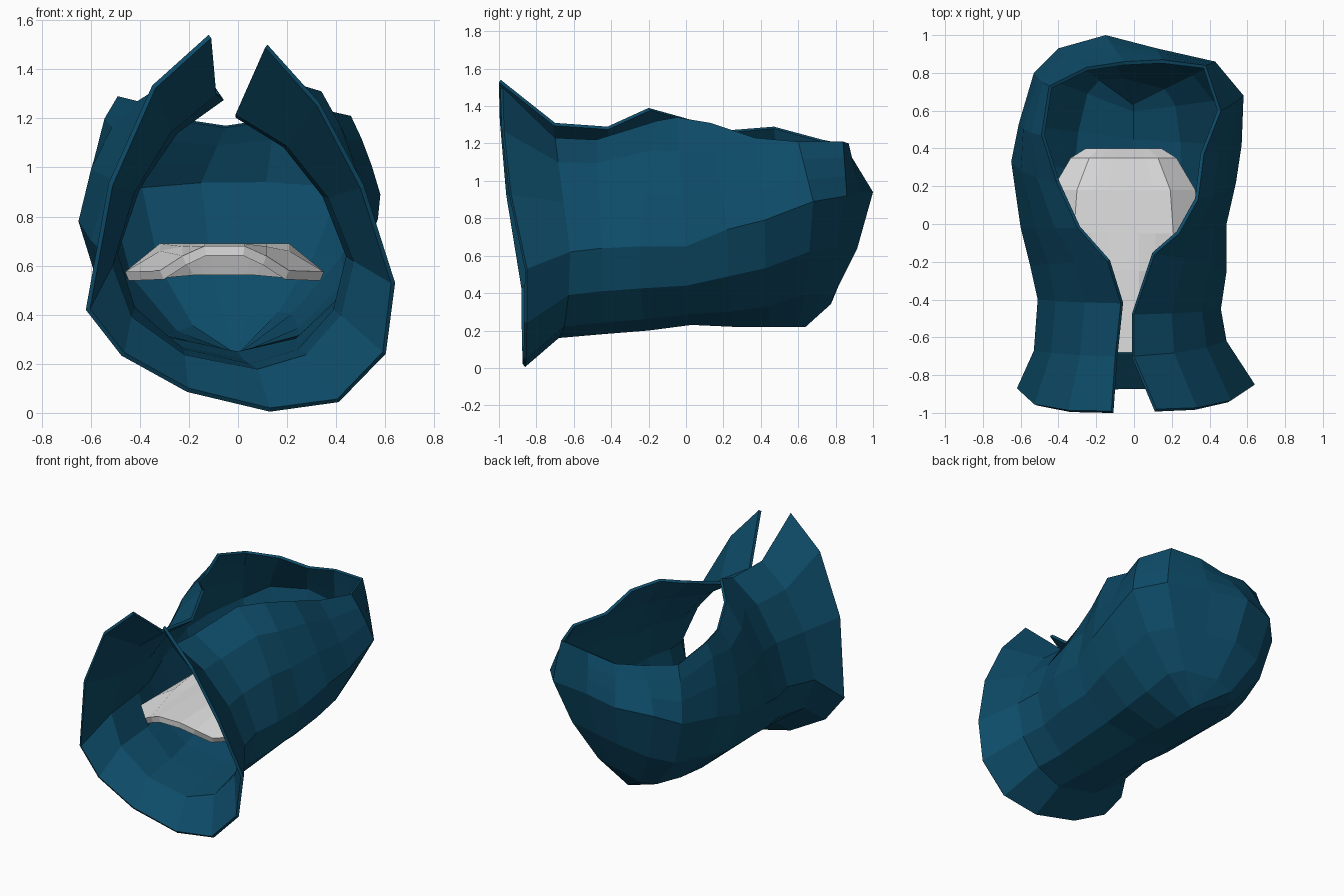
import bpy
import bmesh
from math import sin, cos, pi

default_cube = bpy.data.objects.get("Cube")
if default_cube:
    bpy.data.objects.remove(default_cube, do_unlink=True)


def make_material(name, colour):
    material = bpy.data.materials.new(name)
    material.use_nodes = True
    material.diffuse_color = colour
    material.node_tree.nodes["Principled BSDF"].inputs["Base Color"].default_value = colour
    return material


def make_sheet(name, rows, thickness, material):
    """Skin a grid of points, weld touching points and thicken it inwards."""
    bm = bmesh.new()
    grid = [[bm.verts.new(point) for point in row] for row in rows]
    for row, following in zip(grid, grid[1:]):
        for j in range(len(row) - 1):
            bm.faces.new((row[j], following[j], following[j + 1], row[j + 1]))
    bmesh.ops.remove_doubles(bm, verts=bm.verts, dist=0.001)
    mesh = bpy.data.meshes.new(name)
    bm.to_mesh(mesh)
    bm.free()
    mesh.materials.append(material)
    sheet = bpy.data.objects.new(name, mesh)
    bpy.context.collection.objects.link(sheet)
    solidify = sheet.modifiers.new("thickness", "SOLIDIFY")
    solidify.thickness = thickness
    solidify.offset = -1
    return sheet


def blend(a, b, t):
    return a + (b - a) * t


def wall_profile(rim, wide, base, upper, lower, lag, steps=3):
    """Curve from the rim, over the widest point, down to the sole line.
    upper and lower set the roundness: 0 is straight, 1 is a quarter ellipse."""
    points = []
    for k in range(steps):
        t = k / steps
        angle = t * pi / 2
        out = blend(t, sin(angle), upper)
        down = blend(t, 1 - cos(angle), upper)
        points.append((blend(rim[0], wide[0], out),
                       blend(rim[1], wide[1], down ** lag),
                       blend(rim[2], wide[2], down)))
    for k in range(steps + 1):
        t = k / steps
        angle = t * pi / 2
        inward = blend(t, 1 - cos(angle), lower)
        down = blend(t, sin(angle), lower)
        points.append((blend(wide[0], base[0], inward),
                       blend(wide[1], base[1], inward),
                       blend(wide[2], base[2], down)))
    return points


# Sole line, from the flared mouth to the rounded back
sole = [(.13, -.86, .005), (.08, -.68, .16), (.05, -.45, .18), (.02, -.2, .2),
        (0, .03, .23), (0, .25, .22), (0, .45, .22), (0, .6, .22),
        (0, .64, .22), (0, .64, .22)]

# Rim and widest line of each side wall, from the mouth to the back
right_rim = [(-.12, -.99, 1.54), (-.1, -.7, 1.31), (-.07, -.42, 1.29),
             (-.14, -.2, 1.39), (-.3, -.02, 1.34), (-.41, .22, 1.27),
             (-.49, .47, 1.29), (-.45, .73, 1.22), (-.25, .83, 1.2),
             (-.05, .86, 1.17)]
right_wide = [(-.62, -.87, .42), (-.53, -.67, .6), (-.51, -.4, .65),
              (-.55, -.22, .65), (-.6, -.02, .7), (-.65, .33, .78),
              (-.61, .53, .82), (-.53, .8, .85), (-.4, .93, .92),
              (-.15, 1, .94)]
left_rim = [(.12, -.98, 1.5), (0, -.7, 1.23), (0, -.48, 1.22),
            (.11, -.16, 1.32), (.24, -.05, 1.34), (.34, .13, 1.31),
            (.37, .37, 1.23), (.46, .6, 1.21), (.38, .84, 1.21),
            (.15, .87, 1.2)]
left_wide = [(.64, -.85, .53), (.49, -.62, .62), (.46, -.45, .64),
             (.49, -.25, .65), (.49, 0, .65), (.54, .22, .74),
             (.57, .42, .79), (.58, .68, .89), (.43, .86, .92),
             (.12, .93, .94)]

# Roundness of each side wall, above and below its widest line
right_upper = [.75, .6, .6, .5, .4, .6, .7, .3, .2, .1]
right_lower = [.7, 1, 1, 1, 1, 1, 1, .9, .8, .5]
left_upper = [.45, .6, .6, .5, .35, .4, .3, .2, .2, .1]
left_lower = [1.3, 1, 1, 1, 1, .9, .7, .4, .4, .5]


def side_wall(*tables):
    return [wall_profile(*station, lag=1 if i else 2)
            for i, station in enumerate(zip(*tables))]


blue = make_material("deep blue", (0.004, 0.07, 0.137, 1))
pale = make_material("pale grey", (0.75, 0.75, 0.75, 1))

# Open shell: one wall, round the back, and along the other wall
right_wall = side_wall(right_rim, right_wide, sole, right_upper, right_lower)
left_wall = side_wall(left_rim, left_wide, sole, left_upper, left_lower)
make_sheet("shell", right_wall + left_wall[::-1], 0.02, blue)

# Domed plate inside: y, half width, then edge, shoulder and crown heights
columns = (-1, -.65, -.42, -.2, .2, .42, .65, 1)
plate_rows = []
for y, half, edge, shoulder, crown in [(-.42, .405, .575, .58, .68),
                                       (-.25, .405, .575, .66, .69),
                                       (-.05, .405, .575, .69, .69),
                                       (.18, .38, .575, .69, .69),
                                       (.35, .28, .575, .67, .68),
                                       (.4, .2, .575, .58, .58)]:
    bow = 0.27 if y < -0.4 else 0
    middle = blend(shoulder, crown, 0.6)
    heights = (edge, shoulder, middle, crown, crown, middle, shoulder, edge)
    plate_rows.append([(half * f - 0.055, y - bow * (1 - f * f), z)
                       for f, z in zip(columns, heights)])
# Row order is flipped so the plate thickens downwards
make_sheet("inner_plate", plate_rows[::-1], 0.04, pale)
